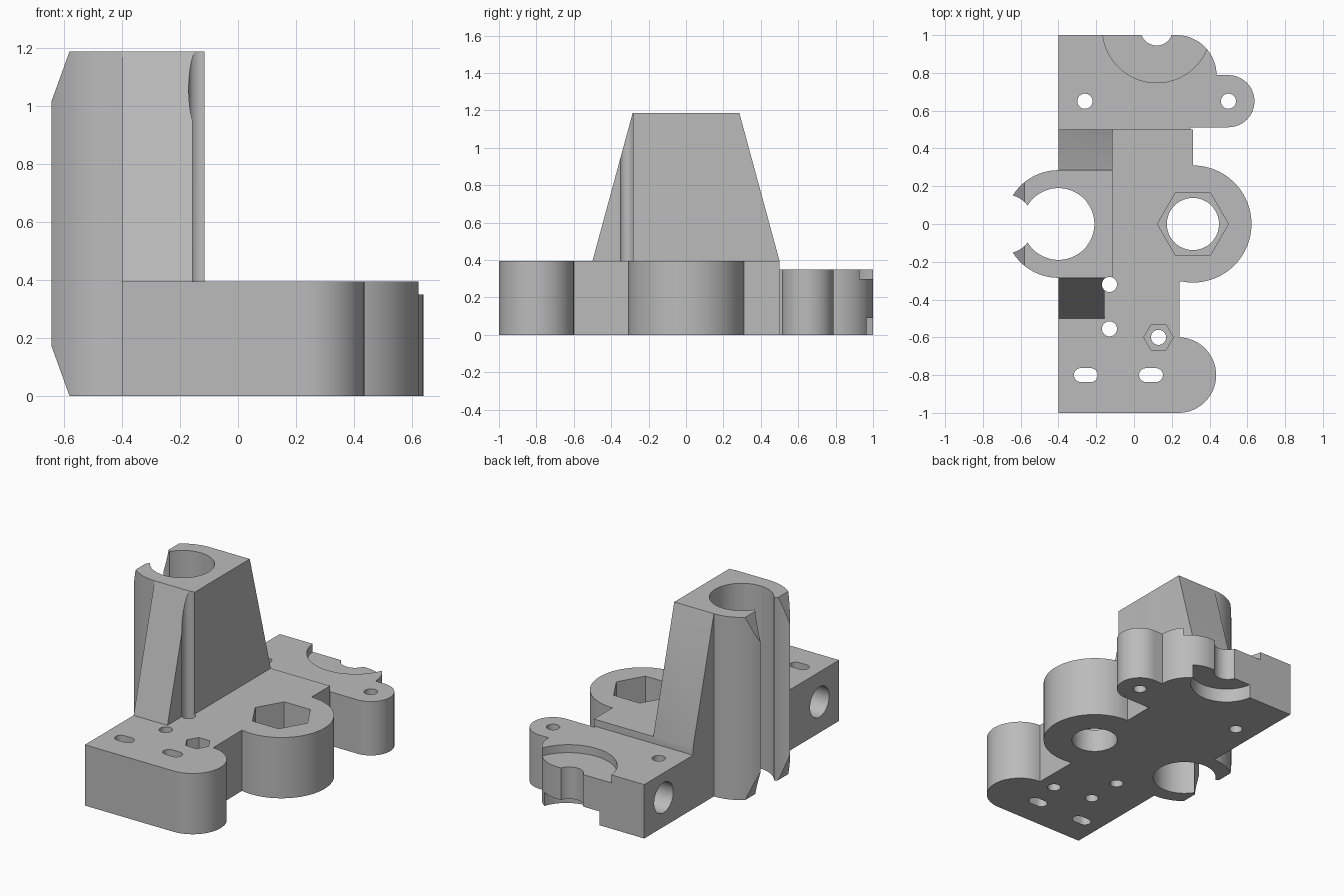
import bpy, bmesh
from math import sin, cos, radians, pi

cube = bpy.data.objects.get("Cube")
if cube:
    bpy.data.objects.remove(cube, do_unlink=True)

grey = bpy.data.materials.new("plain grey")
grey.use_nodes = True
GREY = (0.5, 0.5, 0.5, 1)
grey.diffuse_color = GREY
grey.node_tree.nodes["Principled BSDF"].inputs["Base Color"].default_value = GREY


def arc(cx, cy, r, start, end, steps=32):
    angles = [radians(start + (end - start) * i / steps) for i in range(steps + 1)]
    return [(cx + r * cos(a), cy + r * sin(a)) for a in angles]


def ring(cx, cy, r, sides=64):
    return [(cx + r * cos(2 * pi * i / sides), cy + r * sin(2 * pi * i / sides))
            for i in range(sides)]


def prism(name, profile, low, high, axis="z"):
    """Extrude a 2D profile along one axis (x: profile is y,z; y: profile is x,z)."""
    place = {"x": lambda a, b, d: (d, a, b),
             "y": lambda a, b, d: (a, d, b),
             "z": lambda a, b, d: (a, b, d)}[axis]
    bm = bmesh.new()
    face = bm.faces.new([bm.verts.new(place(a, b, low)) for a, b in profile])
    top = bmesh.ops.extrude_face_region(bm, geom=[face])["geom"]
    verts = [v for v in top if isinstance(v, bmesh.types.BMVert)]
    bmesh.ops.translate(bm, verts=verts, vec=place(0, 0, high - low))
    bmesh.ops.recalc_face_normals(bm, faces=bm.faces[:])
    mesh = bpy.data.meshes.new(name)
    bm.to_mesh(mesh)
    bm.free()
    mesh.materials.append(grey)
    obj = bpy.data.objects.new(name, mesh)
    bpy.context.collection.objects.link(obj)
    return obj


def combine(body, tool, operation):
    tool.hide_render = True
    mod = body.modifiers.new(tool.name, "BOOLEAN")
    mod.operation, mod.solver, mod.object = operation, "EXACT", tool
    bpy.context.view_layer.objects.active = body
    bpy.ops.object.modifier_apply(modifier=mod.name)
    bpy.data.objects.remove(tool, do_unlink=True)


def cut(name, profile, low=-0.1, high=1.4, axis="z"):
    combine(body, prism(name, profile, low, high, axis), "DIFFERENCE")


BASE_TOP, BACK_TOP, TOP = 0.395, 0.35, 1.187

# Main base with rounded front corner and large round boss
outline = [(-0.4, -1)] + arc(0.235, -0.8, 0.2, -90, 88)
outline += [(0.24, -0.303)] + arc(0.312, 0, 0.31, -100, 90, 48)
outline += [(0.312, 0.5), (-0.4, 0.5)]
body = prism("bracket_body", outline, 0, BASE_TOP)

# Lower back mount with a screw ear
outline = [(-0.4, 0.45), (0.3, 0.45), (0.3, 0.512)]
outline += arc(0.5, 0.65, 0.138, -90, 90) + arc(0.225, 0.788, 0.212, 0, 90) + [(-0.4, 1)]
combine(body, prism("back_mount", outline, 0, BACK_TOP), "UNION")

# Tapered tower and upright round clamp
taper = [(-0.5, 0.1), (0.5, 0.1), (0.5, BASE_TOP), (0.285, TOP), (-0.285, TOP), (-0.5, BASE_TOP)]
combine(body, prism("tower", taper, -0.4, -0.115, "x"), "UNION")
combine(body, prism("clamp", ring(-0.4, 0, 0.285, 96), 0, TOP), "UNION")

# Clamp bore, side opening and chamfered lips
cut("clamp_bore", ring(-0.4, 0, 0.19, 96))
cut("clamp_opening", ring(-0.685, 0, 0.157))
for name, z, s in (("lower_chamfer", 0, 1), ("upper_chamfer", TOP, -1)):
    wedge = [(-0.58 + 0.036, z - s * 0.1), (-0.58, z), (-0.58 - 0.13, z + s * 0.36),
             (-0.8, z + s * 0.36), (-0.8, z - s * 0.1)]
    cut(name, wedge, -0.4, 0.4, "y")

# Screw access beside the tower
access = [(-0.157, -0.6), (-0.05, -0.6), (-0.05, -0.32), (-0.157, -0.32)]
cut("access_slot", access, BASE_TOP)

# Vertical screw holes
for x, y in ((-0.26, 0.65), (0.5, 0.65), (-0.13, -0.32), (-0.13, -0.555), (0.13, -0.6)):
    cut("screw_hole", ring(x, y, 0.04, 32))

# Large hole and hexagonal nut traps
cut("boss_hole", ring(0.312, 0, 0.138))
cut("boss_nut_trap", ring(0.312, 0, 0.188, 6), 0.15)
cut("small_nut_trap", ring(0.13, -0.6, 0.078, 6), 0.25)

# Tie slots through the front block
for x in (-0.255, 0.09):
    slot = arc(x + 0.026, -0.8, 0.037, -90, 90, 16) + arc(x - 0.026, -0.8, 0.037, 90, 270, 16)
    cut("tie_slot", slot)

# Blind rod sockets entering from the side
for y, z in ((-0.8, 0.2), (0.8, 0.19)):
    cut("rod_socket", ring(y, z, 0.098), -0.6, 0.24, "x")

# Round recesses and half hole in the back edge
cut("top_recess", ring(0.12, 1.035, 0.287, 96), 0.298)
cut("bottom_recess", ring(0.135, 1.035, 0.217, 96), -0.1, 0.09)
cut("half_hole", ring(0.12, 1.03, 0.085))

# Smooth the curved walls, keep the machined edges crisp
bpy.ops.object.select_all(action="DESELECT")
body.select_set(True)
bpy.context.view_layer.objects.active = body
bpy.ops.object.shade_smooth_by_angle(angle=radians(25))
